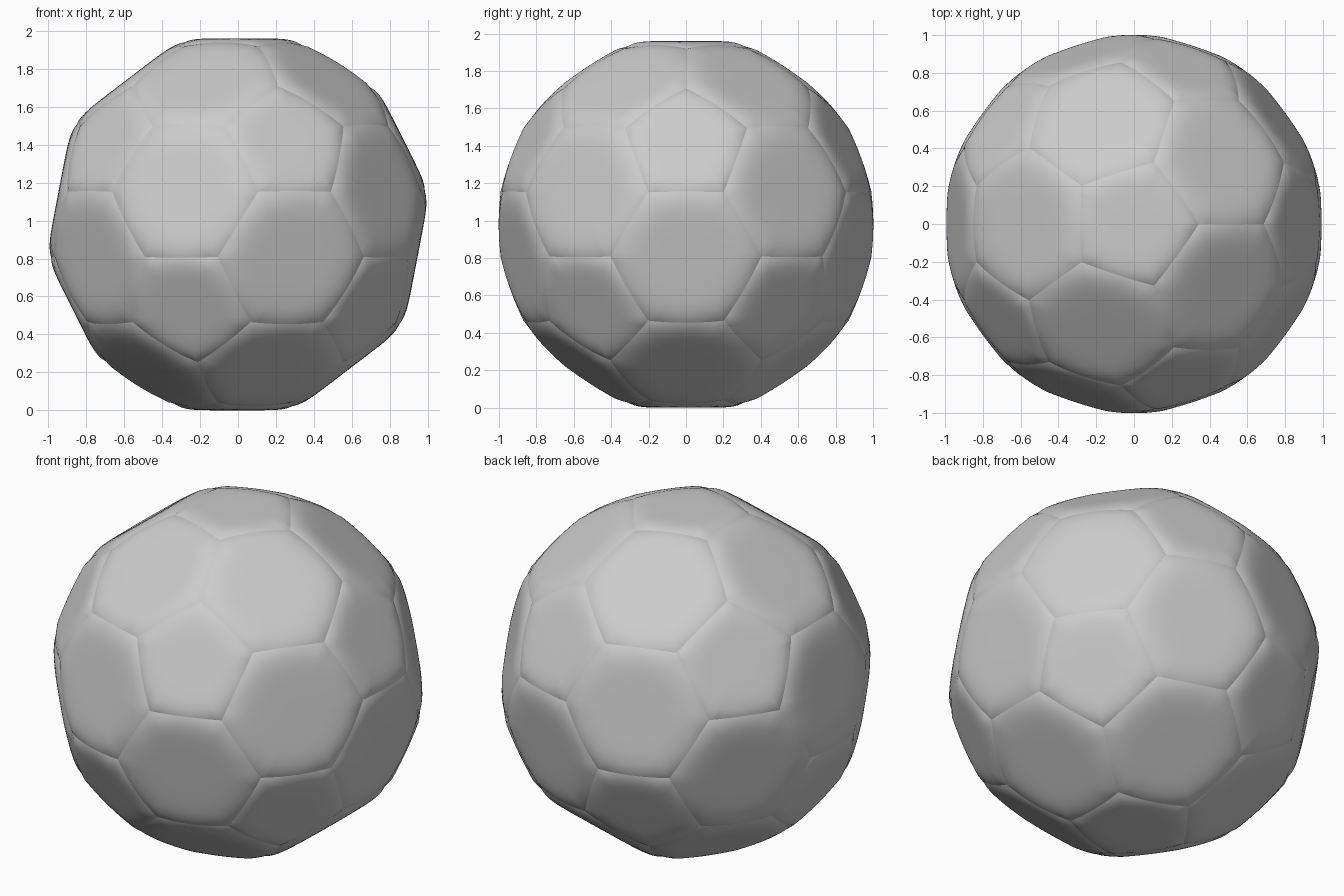
import bpy, bmesh
from math import cos, sin, pi, atan2, sqrt
from mathutils import Vector
from itertools import combinations, permutations

if "Cube" in bpy.data.objects:
    bpy.data.objects.remove(bpy.data.objects["Cube"])

RINGS, SEGS, POWER = 14, 10, 7
PENT_TOP, HEX_TOP = 0.98, 0.962   # height of panel centres above ball centre
LIFT = 0.98

# icosahedron guide points, one on top and one at the bottom
ico = [Vector((0, 0, 1)), Vector((0, 0, -1))]
for k in range(5):
    for off, z in ((0, 1), (pi / 5, -1)):
        a = off + k * 2 * pi / 5
        ico.append(Vector((2 * cos(a), 2 * sin(a), z)) / sqrt(5))


def near(a, b):
    return 0.1 < (a - b).length < 1.2


def add_panel(bm, corners, top):
    """Domed panel whose rim lies on the unit sphere."""
    n = sum(corners, Vector()).normalized()
    u = n.orthogonal().normalized()
    w = n.cross(u)
    corners = sorted(corners, key=lambda c: atan2(c.dot(w), c.dot(u)))
    rim = []
    for i, c in enumerate(corners):
        nxt = corners[(i + 1) % len(corners)]
        rim += [c.lerp(nxt, s / SEGS).normalized() for s in range(SEGS)]
    centre = bm.verts.new(n * top + Vector((0, 0, LIFT)))
    prev = None
    m = len(rim)
    for r in range(1, RINGS + 1):
        t = 1 - (1 - r / RINGS) ** 1.5
        ring = []
        for p in rim:
            h = p.dot(n)
            flat = p - n * h
            pos = flat * t + n * (top + (h - top) * t ** POWER)
            ring.append(bm.verts.new(pos + Vector((0, 0, LIFT))))
        for i in range(m):
            j = (i + 1) % m
            if prev is None:
                f = bm.faces.new((centre, ring[i], ring[j]))
            else:
                f = bm.faces.new((prev[i], ring[i], ring[j], prev[j]))
            f.smooth = True
        prev = ring


bm = bmesh.new()
# pentagon panels around each guide point
for v in ico:
    add_panel(bm, [(2 * v + q) / 3 for q in ico if near(v, q)], PENT_TOP)
# hexagon panels on each guide triangle
for tri in combinations(ico, 3):
    if all(near(a, b) for a, b in combinations(tri, 2)):
        add_panel(bm, [(2 * a + b) / 3 for a, b in permutations(tri, 2)], HEX_TOP)

mesh = bpy.data.meshes.new("ball_panels")
bm.to_mesh(mesh)
bm.free()
ball = bpy.data.objects.new("ball_panels", mesh)
bpy.context.collection.objects.link(ball)
